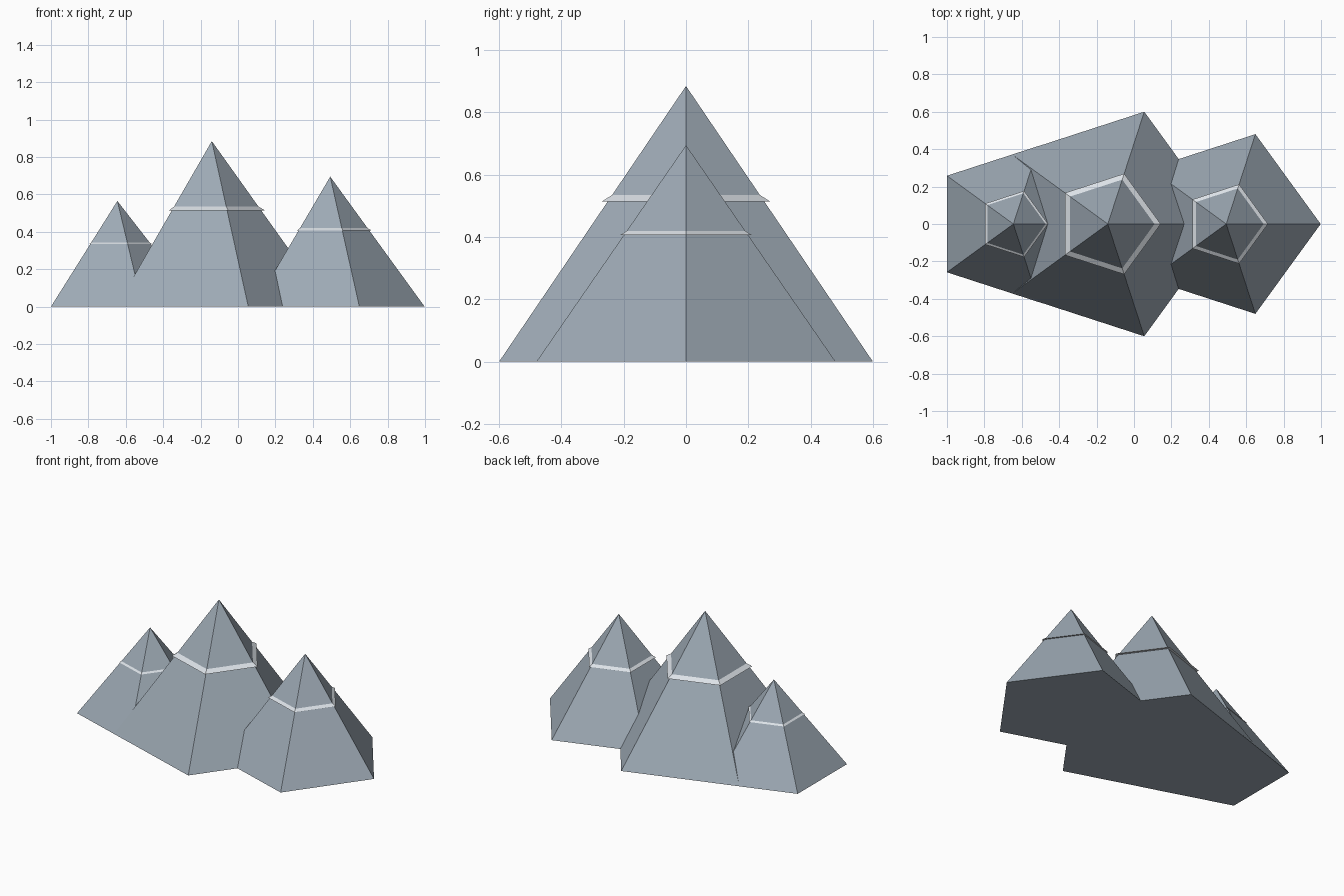
import bpy, bmesh
from math import cos, sin, tau

cube = bpy.data.objects.get("Cube")
if cube:
    bpy.data.objects.remove(cube, do_unlink=True)


def make_material(name, color):
    mat = bpy.data.materials.new(name)
    mat.use_nodes = True
    mat.diffuse_color = (*color, 1)
    bsdf = next(n for n in mat.node_tree.nodes if n.type == 'BSDF_PRINCIPLED')
    bsdf.inputs["Base Color"].default_value = (*color, 1)
    return mat


rock = make_material("slate grey", (0.34, 0.40, 0.46))
snow = make_material("snow white", (0.85, 0.90, 0.95))


def pyramid(name, x, z, radius, height, mat, sides=5):
    """Closed pyramid with one corner pointing to +x."""
    bm = bmesh.new()
    ring = [bm.verts.new((radius * cos(tau * i / sides), radius * sin(tau * i / sides), 0))
            for i in range(sides)]
    apex = bm.verts.new((0, 0, height))
    bm.faces.new(ring[::-1])
    for i in range(sides):
        bm.faces.new((ring[i], ring[(i + 1) % sides], apex))
    mesh = bpy.data.meshes.new(name)
    bm.to_mesh(mesh)
    bm.free()
    mesh.materials.append(mat)
    obj = bpy.data.objects.new(name, mesh)
    obj.location = (x, 0, z)
    bpy.context.collection.objects.link(obj)


# name, centre x, base radius, height, snow ledge height, snow ledge radius
peaks = [
    ("small_peak", -0.645, 0.439, 0.565, 0.335, 0.186),
    ("tall_peak", -0.14, 0.631, 0.885, 0.515, 0.283),
    ("middle_peak", 0.493, 0.505, 0.695, 0.406, 0.223),
]

for name, x, radius, height, ledge_z, ledge_r in peaks:
    pyramid(name, x, 0, radius, height, rock)
    # Flatter snow cone: only its rim shows outside the rock
    pyramid(name + "_snow_ledge", x, ledge_z, ledge_r, ledge_r * 0.6, snow)
